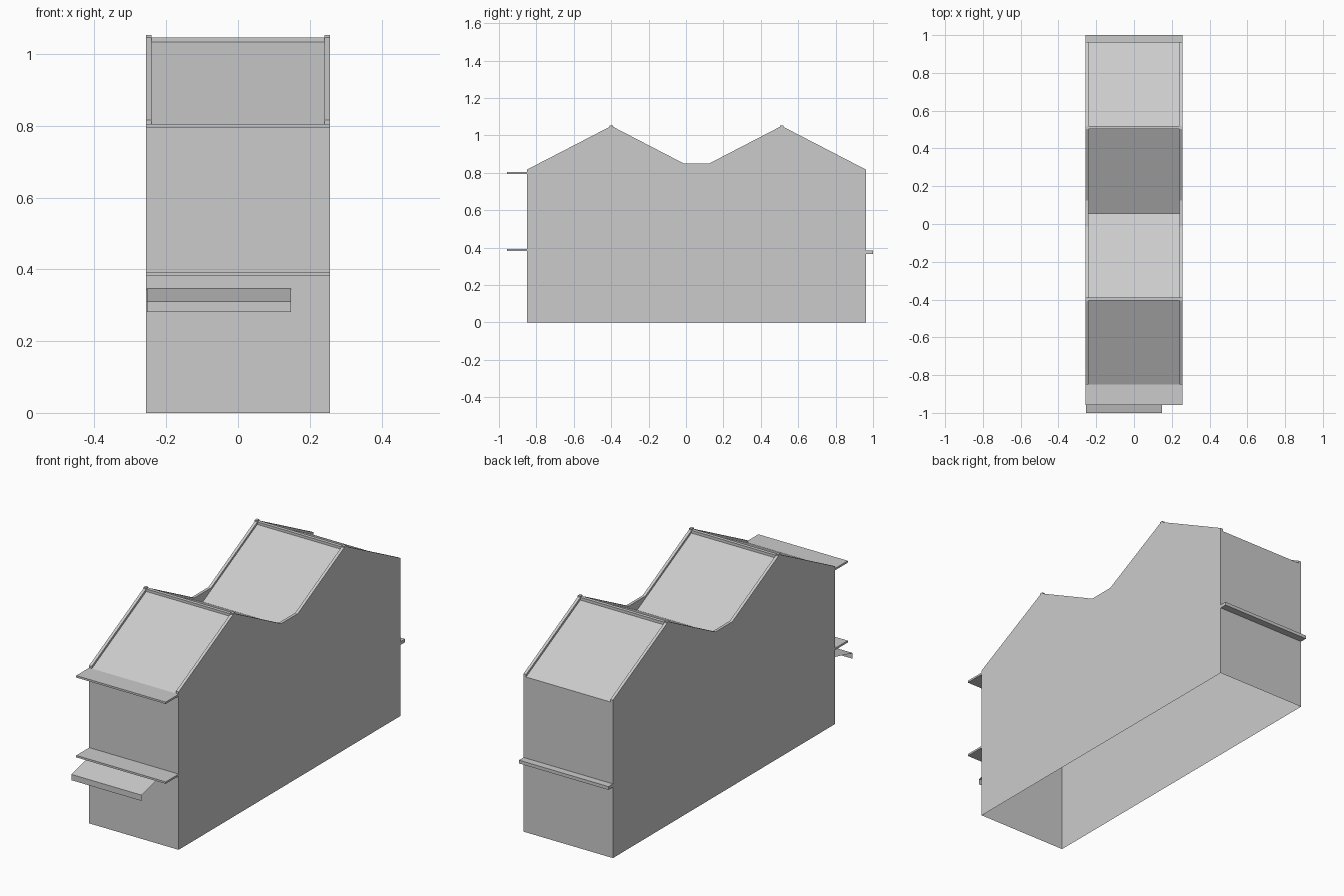
import bpy

if "Cube" in bpy.data.objects:
    bpy.data.objects.remove(bpy.data.objects["Cube"])

W = 0.256            # half width of the building
WI = 0.241           # inner side of the parapets
FRONT, BACK = -0.851, 0.963
MID = (FRONT + BACK) / 2
RIDGES = (-0.398, 0.510)


def mesh_object(name, verts, faces):
    me = bpy.data.meshes.new(name)
    me.from_pydata(verts, [], faces)
    me.update()
    ob = bpy.data.objects.new(name, me)
    bpy.context.collection.objects.link(ob)
    return ob


def extrude_x(name, profile, x0, x1, closed=True, caps=True):
    """Sweep a (y, z) profile along x, as a solid or as an open sheet."""
    n = len(profile)
    verts = [(x, y, z) for x in (x0, x1) for y, z in profile]
    faces = [(i, i + n, (i + 1) % n + n, (i + 1) % n)
             for i in range(n if closed else n - 1)]
    if closed and caps:
        faces += [tuple(range(n)), tuple(range(2 * n - 1, n - 1, -1))]
    return mesh_object(name, verts, faces)


def box(name, x0, x1, y0, y1, z0, z1):
    return extrude_x(name, [(y0, z1), (y1, z1), (y1, z0), (y0, z0)], x0, x1)


def mirrored(half):
    """Complete a front-half profile by reflecting it about the valley."""
    return half + [(2 * MID - y, z) for y, z in reversed(half)]


# Parapet outline: eave, slope, small ridge block, slope, flat valley
r = RIDGES[0]
parapet = mirrored([(FRONT, 0.817), (r - 0.010, 1.046), (r - 0.010, 1.053),
                    (r + 0.008, 1.053), (r + 0.008, 1.046), (-0.012, 0.85)])
# Roof surface, slightly lower than the parapets
roof = [(FRONT, 0.804), (r, 1.038), (MID, 0.803), (RIDGES[1], 1.038), (BACK, 0.804)]

# Side walls, thin and reaching up to the parapet outline
outline = [(FRONT, 0)] + parapet + [(BACK, 0)]
n = len(outline)
for name, x in (("left_wall", -W), ("right_wall", W)):
    order = range(n) if x < 0 else range(n - 1, -1, -1)
    mesh_object(name, [(x, y, z) for y, z in outline], [tuple(order)])

# Front and back walls, open underneath
mesh_object("front_wall", [(-W, FRONT, 0), (W, FRONT, 0), (W, FRONT, 0.804), (-W, FRONT, 0.804)],
            [(0, 1, 2, 3)])
mesh_object("back_wall", [(-W, BACK, 0), (W, BACK, 0), (W, BACK, 0.804), (-W, BACK, 0.804)],
            [(3, 2, 1, 0)])

# Double-gabled roof sheet
extrude_x("roof", roof[::-1], W, -W, closed=False)

# Parapet rims: top strip and inner face
for name, xo, xi in (("left_parapet", -W, -WI), ("right_parapet", W, WI)):
    ring = parapet + roof[::-1]
    m, k = len(ring), len(parapet)
    verts = [(x, y, z) for x in (xo, xi) for y, z in ring]
    segs = list(range(k)) + [m - 1]
    faces = [(i, i + m, (i + 1) % m + m, (i + 1) % m) for i in segs]
    faces.append(tuple(range(2 * m - 1, m - 1, -1)))
    if xo > 0:
        faces = [f[::-1] for f in faces]
    mesh_object(name, verts, faces)

# Ridge caps
for i, y in enumerate(RIDGES):
    box(f"ridge_cap_{i + 1}", -WI, WI, y - 0.008, y + 0.010, 1.025, 1.047)

# Ledges on the front and back
box("upper_front_ledge", -W, W, -0.957, FRONT, 0.795, 0.805)
box("lower_front_ledge", -W, W, -0.957, FRONT, 0.382, 0.392)
box("back_ledge", -W, W, BACK, 1.0, 0.367, 0.384)

# Sheet awning with a hanging front edge
extrude_x("awning", [(FRONT, 0.347), (-1.0, 0.311), (-1.0, 0.281)], -0.254, 0.148, closed=False)
